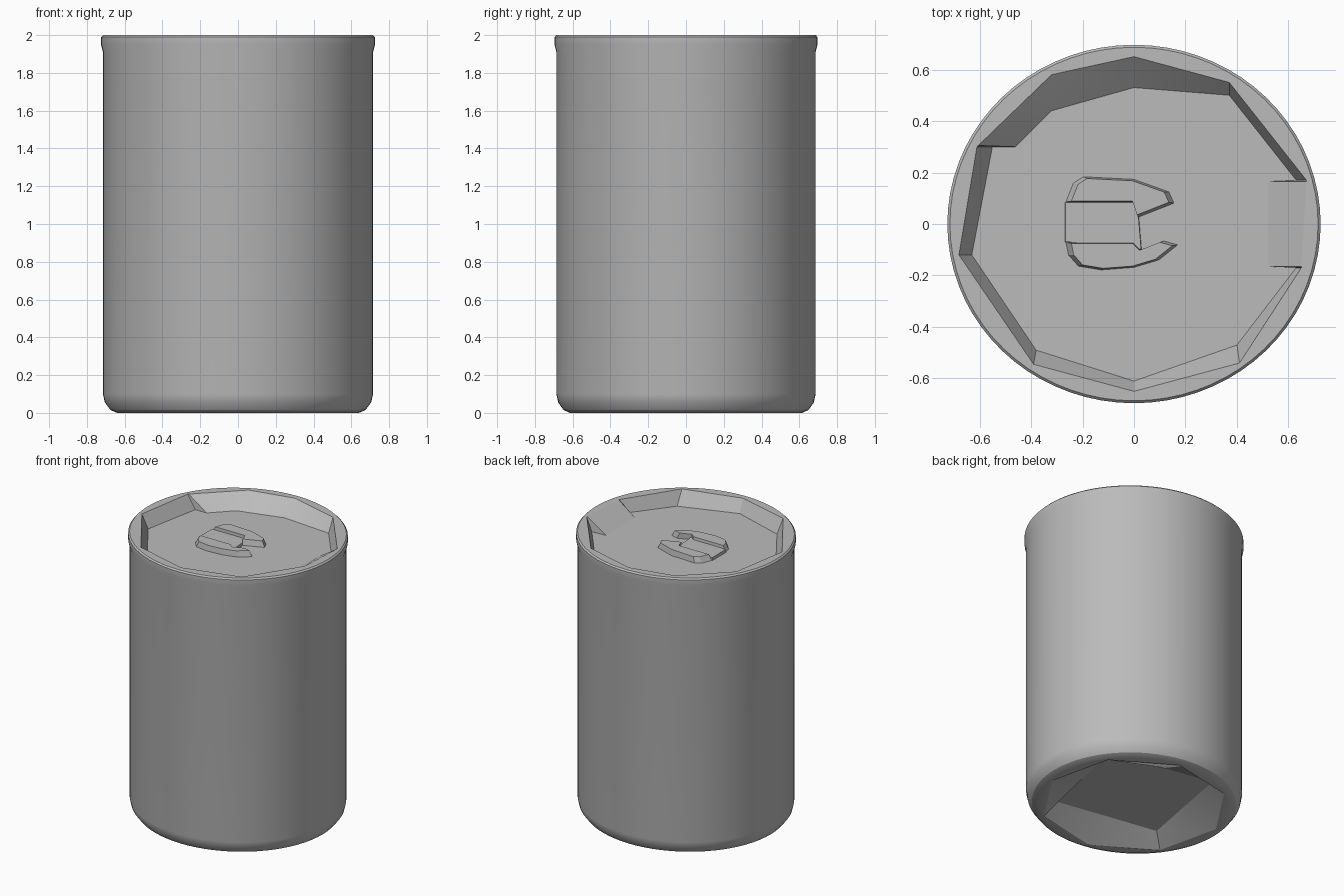
import bpy, bmesh, math
from mathutils import Vector

cube = bpy.data.objects.get("Cube")
if cube:
    bpy.data.objects.remove(cube)

metal = bpy.data.materials.new("grey_metal")
metal.use_nodes = True
grey = (0.5, 0.5, 0.5, 1)
metal.diffuse_color = grey
metal.node_tree.nodes["Principled BSDF"].inputs["Base Color"].default_value = grey

SIDES, DEPTH_RATIO = 72, 0.96
FLOOR = 1.905


def ring(bm, points, z):
    return [bm.verts.new((x, y, z)) for x, y in points]


def oval(radius, n, turn=0.0):
    angles = [turn + math.tau * i / n for i in range(n)]
    return [(radius * math.cos(a), radius * DEPTH_RATIO * math.sin(a)) for a in angles]


def bridge(bm, low, high):
    n = len(low)
    for i in range(n):
        j = (i + 1) % n
        bm.faces.new((low[i], low[j], high[j], high[i]))


def fill_between(bm, *loops):
    edges = []
    for loop in loops:
        for a, b in zip(loop, loop[1:] + loop[:1]):
            edges.append(bm.edges.get((a, b)) or bm.edges.new((a, b)))
    bmesh.ops.triangle_fill(bm, edges=edges, use_beauty=True)


def finish(name, bm, smooth):
    bmesh.ops.recalc_face_normals(bm, faces=bm.faces)
    mesh = bpy.data.meshes.new(name)
    bm.to_mesh(mesh)
    bm.free()
    mesh.materials.append(metal)
    obj = bpy.data.objects.new(name, mesh)
    bpy.context.collection.objects.link(obj)
    if smooth:
        bpy.ops.object.select_all(action="DESELECT")
        obj.select_set(True)
        bpy.context.view_layer.objects.active = obj
        bpy.ops.object.shade_smooth_by_angle(angle=math.radians(25))
    return obj


# Can wall: rounded foot, straight side and flared lip
bm = bmesh.new()
profile = [(0.64, 0), (0.675, 0.015), (0.705, 0.055), (0.715, 0.1), (0.715, 1.91),
           (0.725, 1.95), (0.725, 1.99), (0.715, 2)]
rings = [ring(bm, oval(r, SIDES), z) for r, z in profile]
for low, high in zip(rings, rings[1:]):
    bridge(bm, low, high)

# Lid: uneven faceted recess with a gentle ramp on the pouring side
lip = [(0, 0.65), (0.37, 0.55), (0.67, 0.17), (0.67, 0.165), (0.65, -0.165), (0.65, -0.17),
       (0.41, -0.54), (0, -0.65), (-0.39, -0.545), (-0.68, -0.12),
       (-0.61, 0.3), (-0.605, 0.305), (-0.32, 0.58)]
base = [(0, 0.53), (0.37, 0.5), (0.63, 0.17), (0.52, 0.165), (0.52, -0.165), (0.63, -0.17),
        (0.4, -0.47), (0, -0.61), (-0.38, -0.49), (-0.63, -0.12),
        (-0.55, 0.3), (-0.46, 0.3), (-0.32, 0.44)]
lip_ring, base_ring = ring(bm, lip, 2), ring(bm, base, FLOOR)
bridge(bm, base_ring, lip_ring)
fill_between(bm, rings[-1], lip_ring)
fill_between(bm, base_ring)

# Underside: faceted hollow rising to a square panel
foot = ring(bm, oval(0.62, 8, math.radians(35)), 0)
panel = []
for i, (x, y) in enumerate(oval(1, 8, math.radians(35))):
    r = 0.54 if i % 2 == 0 else 0.38
    panel.append((x * r, y * r))
panel_ring = ring(bm, panel, 0.1)
bridge(bm, foot, panel_ring)
fill_between(bm, rings[0], foot)
fill_between(bm, panel_ring)
finish("can_body", bm, True)


# Pull tab: two tapered arms joined by a thin plate
def slab(name, outline, top, taper):
    bm = bmesh.new()
    centre = sum((Vector(p) for p in outline), Vector((0, 0))) / len(outline)
    inner = [Vector(p).lerp(centre, taper) for p in outline]
    low, high = ring(bm, outline, FLOOR - 0.01), ring(bm, inner, top)
    bridge(bm, low, high)
    fill_between(bm, low)
    fill_between(bm, high)
    return finish(name, bm, False)


back_arm = [(-0.27, 0.085), (-0.24, 0.16), (-0.2, 0.185), (0, 0.175), (0.14, 0.125),
            (0.16, 0.08), (0.02, 0.025), (0, 0.085)]
front_arm = [(-0.27, -0.07), (0, -0.07), (0.03, -0.1), (0.12, -0.065), (0.175, -0.08),
             (0.1, -0.14), (0, -0.17), (-0.13, -0.18), (-0.22, -0.165), (-0.26, -0.12)]
slab("tab_back_arm", back_arm, FLOOR + 0.04, 0.12)
slab("tab_front_arm", front_arm, FLOOR + 0.04, 0.12)
slab("tab_plate", [(-0.27, -0.07), (0.03, -0.1), (0.02, 0.025), (0, 0.085), (-0.27, 0.085)],
     FLOOR + 0.02, 0.02)
